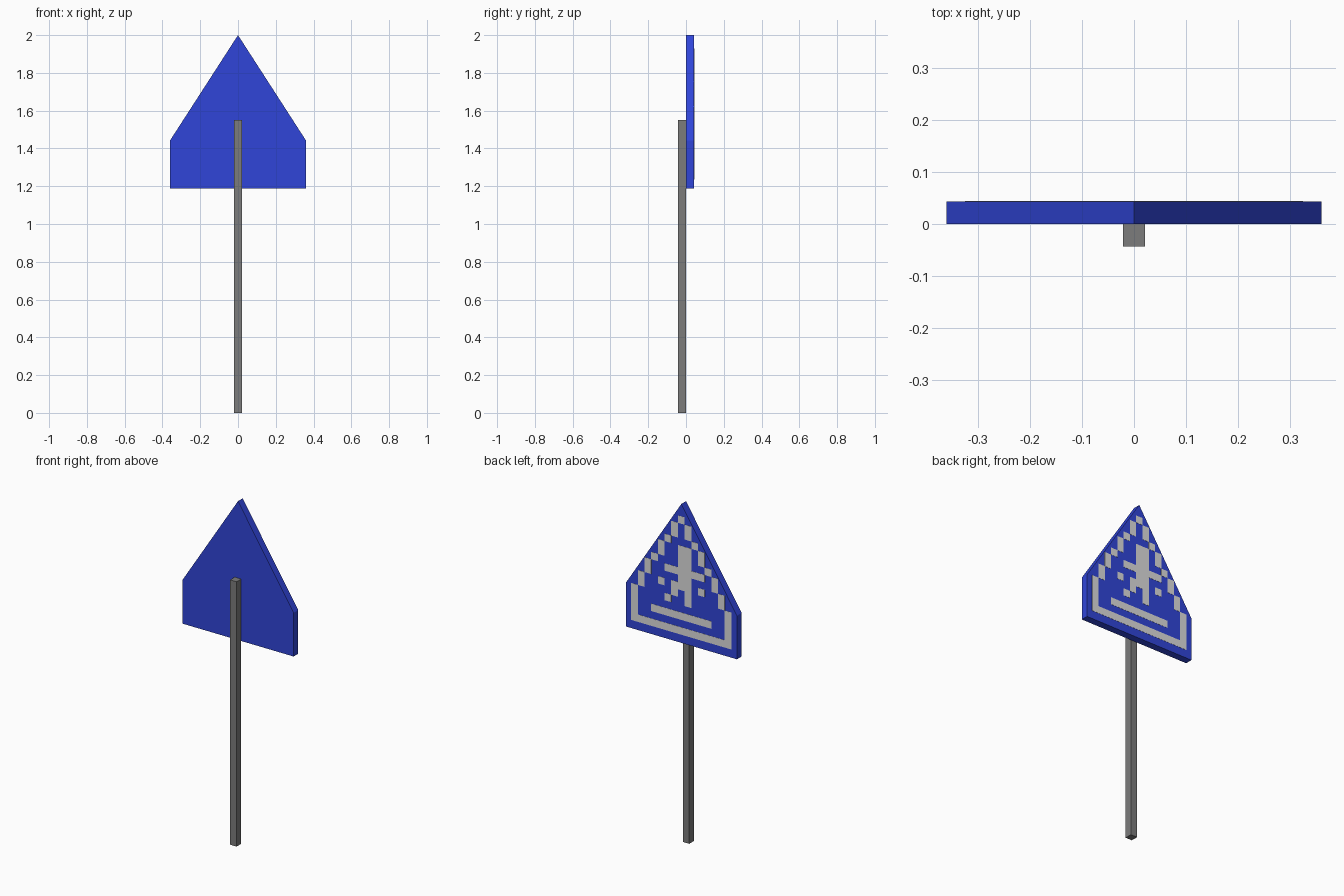
import bpy, bmesh

if "Cube" in bpy.data.objects:
    bpy.data.objects.remove(bpy.data.objects["Cube"])

T = 0.043          # plate and post thickness
CELL = 0.0433      # size of one square of the painted pattern
Z0 = 1.235         # bottom of the painted pattern


def material(name, rgb):
    m = bpy.data.materials.new(name)
    m.diffuse_color = (*rgb, 1)
    m.use_nodes = True
    m.node_tree.nodes["Principled BSDF"].inputs["Base Color"].default_value = m.diffuse_color
    return m


blue = material("sign blue", (0.03, 0.06, 0.69))
white = material("marking white", (0.72, 0.72, 0.72))
grey = material("post grey", (0.20, 0.20, 0.20))


def prism(bm, profile, y0, y1):
    """Extrude an x-z outline from y0 to y1."""
    face = bm.faces.new([bm.verts.new((x, y0, z)) for x, z in profile])
    ext = bmesh.ops.extrude_face_region(bm, geom=[face])["geom"]
    verts = [g for g in ext if isinstance(g, bmesh.types.BMVert)]
    bmesh.ops.translate(bm, verts=verts, vec=(0, y1 - y0, 0))


def finish(name, bm, mat):
    bmesh.ops.recalc_face_normals(bm, faces=bm.faces)
    mesh = bpy.data.meshes.new(name)
    bm.to_mesh(mesh)
    bm.free()
    mesh.materials.append(mat)
    bpy.context.collection.objects.link(bpy.data.objects.new(name, mesh))


def rect(x0, x1, z0, z1):
    return [(x0, z0), (x1, z0), (x1, z1), (x0, z1)]


# Square post
bm = bmesh.new()
prism(bm, rect(-0.021, 0.021, 0, 1.55), -T, 0)
finish("post", bm, grey)

# Five-sided sign plate
bm = bmesh.new()
prism(bm, [(-0.36, 1.187), (0.36, 1.187), (0.36, 1.442), (0, 2), (-0.36, 1.442)], 0, T)
finish("sign_plate", bm, blue)


def marking(name, blocks):
    """Thin plates on the back face; blocks are (first col, last col, first row, last row),
    columns counted rightwards as seen from behind."""
    bm = bmesh.new()
    for c0, c1, r0, r1 in blocks:
        prism(bm, rect(-(c1 + 0.5) * CELL, -(c0 - 0.5) * CELL,
                       Z0 + r0 * CELL, Z0 + (r1 + 1) * CELL), T - 0.002, T + 0.001)
    finish(name, bm, white)


# Stepped border, mirrored left to right
steps = [(7, 1, 4), (6, 5, 6), (5, 7, 8), (4, 9, 9), (3, 10, 11), (2, 12, 12), (1, 13, 14)]
border = [(-7, 7, 0, 0), (0, 0, 15, 15)]
for col, low, high in steps:
    border += [(s * col, s * col, low, high) for s in (-1, 1)]
marking("border_marking", border)

# Walking figure: head and body, arms, legs
marking("figure_marking", [
    (0, 1, 10, 11), (0, 1, 7, 9),
    (-2, -1, 8, 8), (2, 3, 8, 8),
    (0, 0, 6, 6), (-1, -1, 5, 6), (-2, -2, 4, 4), (1, 1, 4, 6)])

# Side dots and crossing stripe
marking("dot_markings", [(s * 3, s * 3, 6, 6) for s in (-1, 1)])
marking("stripe_marking", [(-4, 4, 2, 2)])
